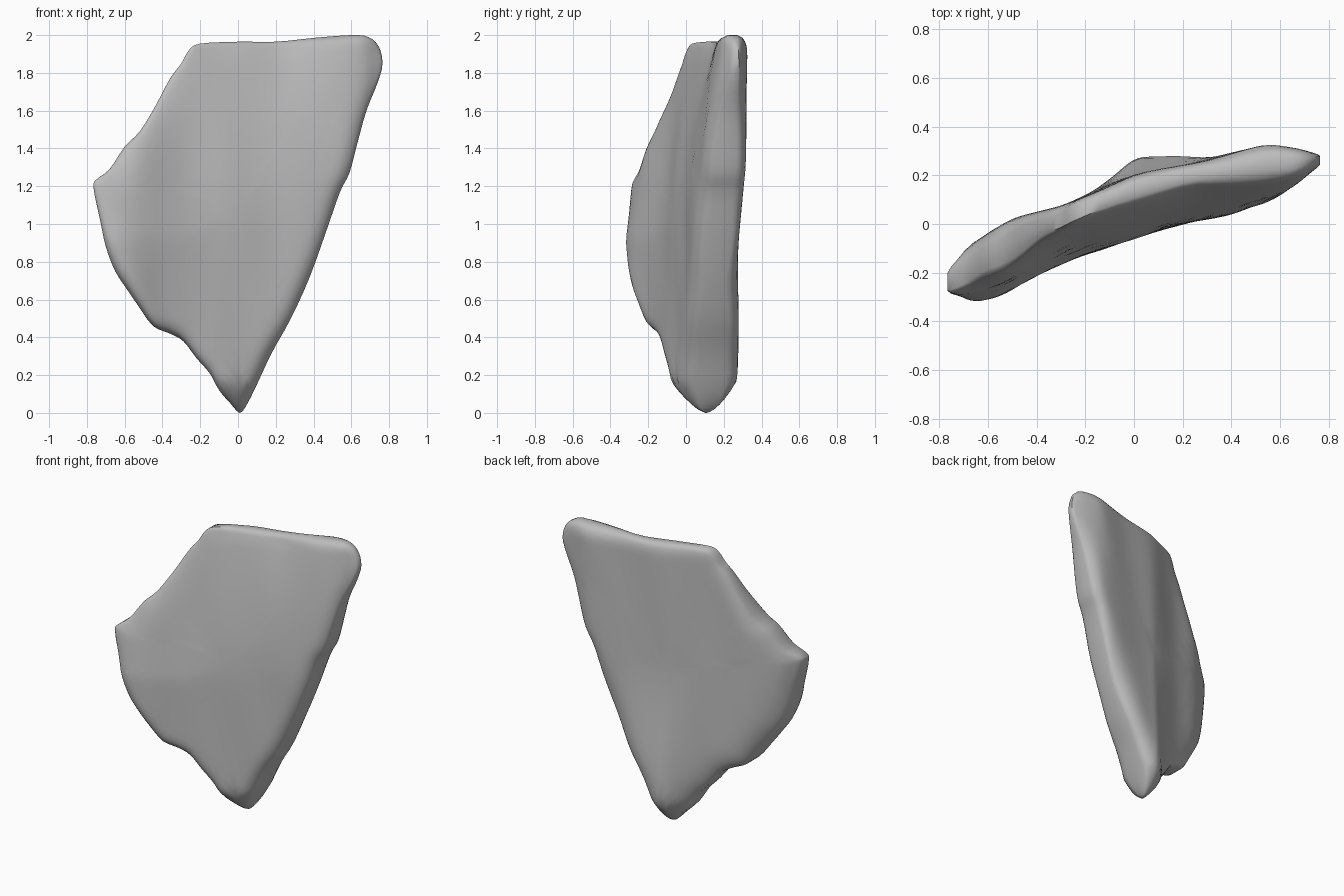
import bpy
import bmesh
import math
from mathutils import Vector
from mathutils.geometry import intersect_point_line

cube = bpy.data.objects.get("Cube")
if cube:
    bpy.data.objects.remove(cube, do_unlink=True)

# Outline of the slab in x, z
OUTLINE = [(.01, 0), (-.04, .05), (-.1, .12), (-.15, .21), (-.22, .29), (-.29, .38),
           (-.36, .42), (-.45, .46), (-.53, .57), (-.585, .65), (-.65, .75), (-.7, .88),
           (-.73, 1.02), (-.765, 1.19), (-.75, 1.235), (-.68, 1.29), (-.6, 1.41),
           (-.52, 1.49), (-.44, 1.62), (-.36, 1.77), (-.3, 1.85), (-.26, 1.92),
           (-.2, 1.955), (0, 1.965), (.2, 1.965), (.4, 1.985), (.6, 2), (.69, 1.99),
           (.745, 1.94), (.765, 1.85), (.74, 1.75), (.68, 1.6), (.63, 1.42), (.59, 1.27),
           (.54, 1.17), (.47, .97), (.38, .72), (.28, .5), (.18, .32), (.1, .15), (.05, .05)]
# Depth profiles in x, y: front face, back face low down, back face near the top
FRONT = [(-.76, -.34), (-.7, -.335), (-.55, -.3), (-.4, -.21), (-.2, -.125), (0, -.06),
         (.2, 0), (.55, .07), (.7, .13), (.76, .18)]
BACK_LOW = [(-.76, -.18), (-.7, -.1), (-.5, .02), (-.3, .07), (-.2, .11), (-.1, .19),
            (0, .275), (.2, .295), (.4, .28), (.76, .28)]
BACK_TOP = [(-.76, -.18), (-.7, -.1), (-.5, .02), (-.3, .075), (0, .2), (.3, .265),
            (.55, .325), (.7, .31), (.76, .295)]
CENTRE = Vector((0, 1.1))
RINGS = [1, .985, .965, .94, .91, .87, .8, .7, .58, .45, .3, .15]


def clamp(v):
    return min(max(v, 0), 1)


def lookup(table, x):
    """Linear interpolation in a profile."""
    x = min(max(x, table[0][0]), table[-1][0])
    for (x0, y0), (x1, y1) in zip(table, table[1:]):
        if x <= x1:
            return y0 + (y1 - y0) * (x - x0) / (x1 - x0)


def soft(table, x):
    """Profile with its corners averaged away."""
    return sum(lookup(table, x + o) for o in (-.04, -.02, 0, .02, .04)) / 5


def smooth_loop(points, steps):
    """Closed Catmull-Rom curve through the points."""
    pts, out = [Vector(p) for p in points], []
    for i in range(len(pts)):
        a, b, c, d = (pts[(i + k) % len(pts)] for k in (-1, 0, 1, 2))
        for s in range(steps):
            t = s / steps
            out.append(.5 * (2 * b + (c - a) * t + (2 * a - 5 * b + 4 * c - d) * t * t
                             + (3 * b - a - 3 * c + d) * t ** 3))
    return out


loop = smooth_loop(OUTLINE, 3)


def edge_distance(p):
    best = 9
    for a, b in zip(loop, loop[1:] + loop[:1]):
        q, f = intersect_point_line(p, a, b)
        q = a if f < 0 else b if f > 1 else Vector(q[:2])
        best = min(best, (p - q).length)
    return best


def depths(p):
    """Front and back y of the slab at a point of its outline plane."""
    x, z = p
    # The front leans back towards the top, later and less on the +x side
    right = clamp((x + .3) / .5)
    start = .92 + .05 * right
    lean = clamp((z - start) / (1.92 - start)) ** (1 + right)
    lean *= .135 - .065 * clamp((x - .25) / .4)
    front = soft(FRONT, x) + lean
    t = clamp((z - .2) / .95)
    t = t * t * (3 - 2 * t)
    back = soft(BACK_LOW, x) * (1 - t) + soft(BACK_TOP, x) * t
    # Shallow weathering ripples
    front += .004 * math.sin(17 * x + 2 * z) * math.sin(3 * z + 1)
    back += .004 * math.sin(14 * x - 3 * z)
    mid, half = (front + back) / 2, max((back - front) / 2, .03)
    half *= max(clamp(z / .17) ** .5, .04)
    # Rounded rim, worn wider at the upper front and lower back
    left = clamp(-x / .25)
    upper = clamp((z - .9) / .3)
    rim = .5 + .06 * math.sin(13 * x + 9 * z) - .2 * clamp((z - 1.85) / .1) * clamp(x / .3)
    d = edge_distance(p)
    out = []
    for side, width in ((-1, .09 + .09 * left * upper),
                        (1, .09 + (.04 + .04 * left) * (1 - upper))):
        u = 1 - min(d / width, 1)
        out.append(mid + side * half * (rim + (1 - rim) * math.sqrt(1 - u * u)))
    return out


# Concentric rings on both faces, joined around the rim
bm = bmesh.new()
sides = ([], [])
for s in RINGS:
    rows = ([], [])
    for p in loop:
        q = CENTRE + (p - CENTRE) * s
        for row, y in zip(rows, depths(q)):
            row.append(bm.verts.new((q.x, y, q.y)))
    for side, row in zip(sides, rows):
        side.append(row)


def bridge(r0, r1):
    for i in range(len(r0)):
        j = (i + 1) % len(r0)
        bm.faces.new((r0[i], r0[j], r1[j], r1[i]))


for side, y in zip(sides, depths(CENTRE)):
    for r0, r1 in zip(side, side[1:]):
        bridge(r0, r1)
    hub = bm.verts.new((CENTRE.x, y, CENTRE.y))
    last = side[-1]
    for i in range(len(last)):
        bm.faces.new((last[i], last[(i + 1) % len(last)], hub))
bridge(sides[0][0], sides[1][0])
bmesh.ops.remove_doubles(bm, verts=bm.verts, dist=.001)
bmesh.ops.recalc_face_normals(bm, faces=bm.faces)

mesh = bpy.data.meshes.new("stone_slab")
bm.to_mesh(mesh)
bm.free()
slab = bpy.data.objects.new("stone_slab", mesh)
bpy.context.collection.objects.link(slab)

# Plain grey stone
grey = bpy.data.materials.new("grey_stone")
grey.use_nodes = True
colour = (.5, .5, .5, 1)
grey.diffuse_color = colour
grey.node_tree.nodes["Principled BSDF"].inputs["Base Color"].default_value = colour
mesh.materials.append(grey)

bpy.context.view_layer.objects.active = slab
slab.select_set(True)
bpy.ops.object.shade_smooth_by_angle(angle=math.radians(50))
